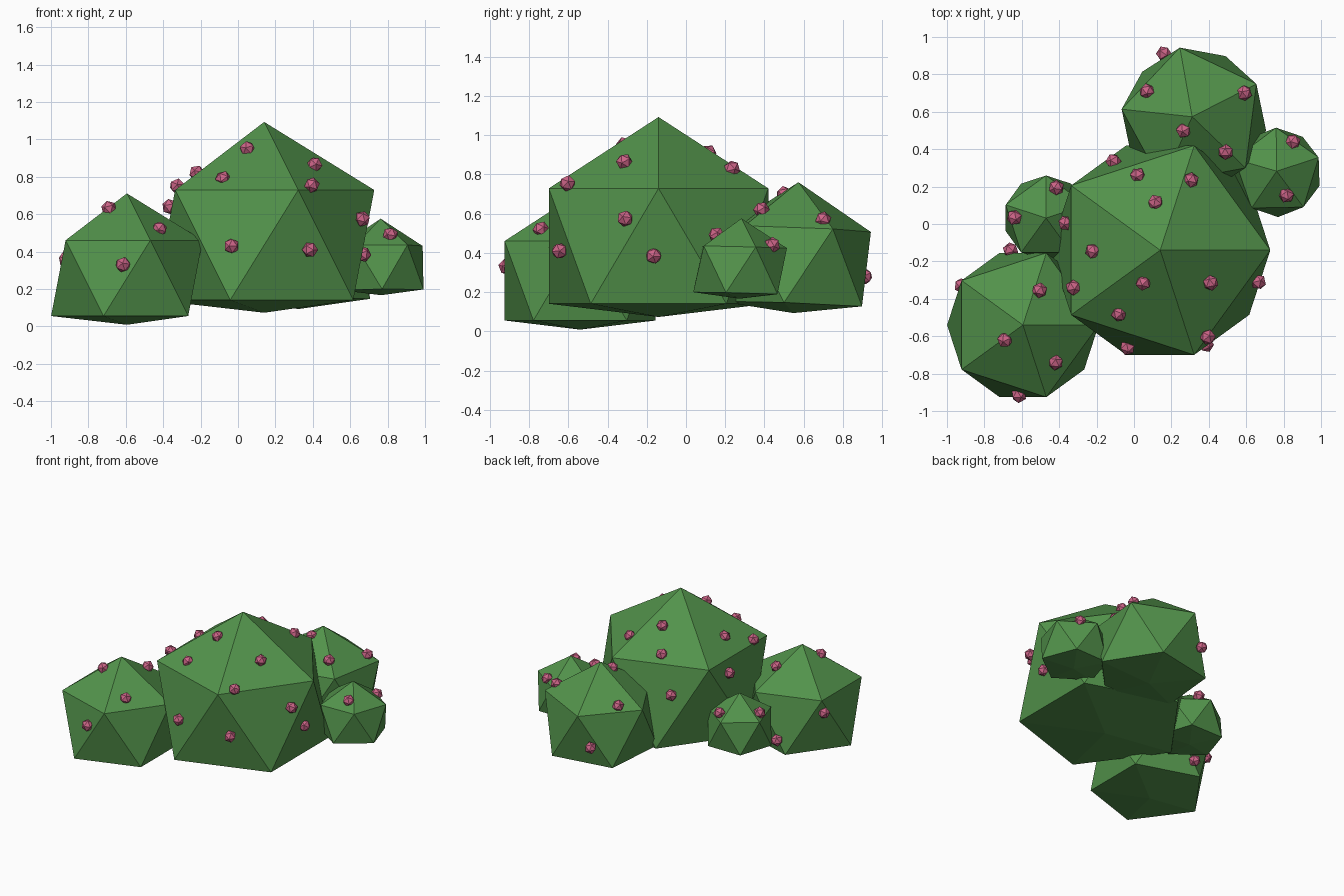
import bpy, bmesh
from math import radians
from mathutils import Vector, Matrix, Euler

if "Cube" in bpy.data.objects:
    bpy.data.objects.remove(bpy.data.objects["Cube"], do_unlink=True)


def make_material(name, colour):
    mat = bpy.data.materials.new(name)
    mat.use_nodes = True
    mat.diffuse_color = (*colour, 1)
    shader = next(n for n in mat.node_tree.nodes if n.type == 'BSDF_PRINCIPLED')
    shader.inputs["Base Color"].default_value = (*colour, 1)
    return mat


leaf_green = make_material("leaf green", (0.085, 0.29, 0.07))
berry_pink = make_material("berry pink", (0.60, 0.125, 0.24))


def make_object(name, bm, mat):
    mesh = bpy.data.meshes.new(name)
    bm.to_mesh(mesh)
    bm.free()
    mesh.materials.append(mat)
    obj = bpy.data.objects.new(name, mesh)
    bpy.context.collection.objects.link(obj)
    return obj


def make_bush(name, centre, radius, spin=0, tilt=0):
    """Low-poly ball whose lowest point is pushed up to a shallow base."""
    bm = bmesh.new()
    bmesh.ops.create_icosphere(bm, subdivisions=1, radius=radius)
    lowest = min(bm.verts, key=lambda v: v.co.z)
    lowest.co.z = -0.55 * radius
    turn = Euler((radians(tilt), 0, radians(spin))).to_matrix().to_4x4()
    bm.transform(Matrix.Translation(centre) @ turn)
    return make_object(name, bm, leaf_green)


def make_berries(name, centre, spots, radius=0.043):
    """Small faceted balls, each pointing away from the bush centre."""
    bm = bmesh.new()
    for spot in spots:
        outward = Vector(spot) - Vector(centre)
        turn = outward.to_track_quat('Z', 'Y').to_matrix().to_4x4()
        bmesh.ops.create_icosphere(bm, subdivisions=1, radius=radius,
                                   matrix=Matrix.Translation(spot) @ turn)
    return make_object(name, bm, berry_pink)


# Each bush: name, centre, radius, spin, tilt, berry positions
bushes = [
    ("main_bush", (0.14, -0.14, 0.435), 0.658, 0, 0, [
        (-0.11, 0.335, 0.53), (0.02, 0.26, 0.775), (0.305, 0.235, 0.83),
        (0.115, 0.115, 0.91), (-0.22, -0.145, 0.82), (-0.325, -0.34, 0.75),
        (0.05, -0.315, 0.95), (0.41, -0.315, 0.865), (-0.08, -0.48, 0.79),
        (0.395, -0.605, 0.755), (0.665, -0.31, 0.575), (0.385, -0.645, 0.41),
        (-0.035, -0.66, 0.43), (-0.365, 0.005, 0.64), (0.67, -0.165, 0.385)]),
    ("front_bush", (-0.594, -0.54, 0.258), 0.453, 0, 0, [
        (-0.92, -0.33, 0.36), (-0.505, -0.355, 0.59), (-0.42, -0.74, 0.52),
        (-0.69, -0.62, 0.63), (-0.615, -0.915, 0.33), (-0.66, -0.14, 0.155)]),
    ("back_bush", (0.32, 0.557, 0.33), 0.431, 28.6, -2.5, [
        (0.16, 0.91, 0.28), (0.07, 0.71, 0.545), (0.59, 0.70, 0.57),
        (0.265, 0.50, 0.70), (0.49, 0.385, 0.62)]),
    ("left_small_bush", (0.765, 0.276, 0.312), 0.264, 19, -1.5, [
        (0.85, 0.44, 0.44), (0.815, 0.155, 0.49)]),
    ("right_small_bush", (-0.47, 0.032, 0.275), 0.254, 18, 0, [
        (-0.415, 0.195, 0.425), (-0.64, 0.035, 0.425)]),
]

for name, centre, radius, spin, tilt, spots in bushes:
    make_bush(name, centre, radius, spin, tilt)
    make_berries(name + "_berries", centre, spots)
